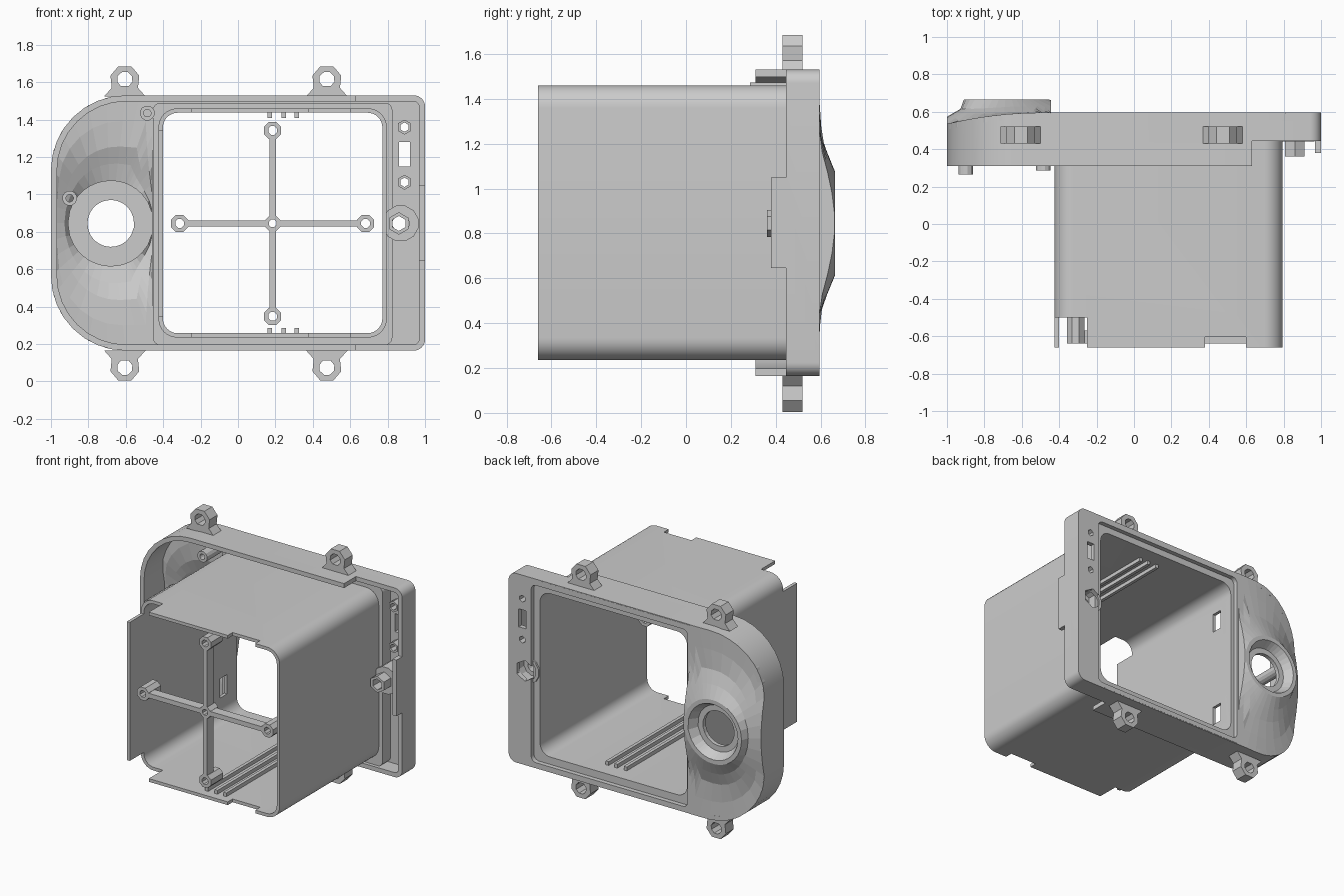
import bpy, bmesh
from math import sin, cos, pi, hypot

if "Cube" in bpy.data.objects:
    bpy.data.objects.remove(bpy.data.objects["Cube"])


def loft(name, loops, closed=True, smooth=True):
    """Skin a list of equal-length point loops; closed joins last to first."""
    bm = bmesh.new()
    vs = [[bm.verts.new(p) for p in lp] for lp in loops]
    n = len(loops[0])
    for a in range(len(loops) - (0 if closed else 1)):
        A, B = vs[a], vs[(a + 1) % len(vs)]
        for i in range(n):
            j = (i + 1) % n
            bm.faces.new((A[i], A[j], B[j], B[i]))
    if not closed:
        bm.faces.new(vs[0])
        bm.faces.new(vs[-1])
    bmesh.ops.recalc_face_normals(bm, faces=bm.faces)
    me = bpy.data.meshes.new(name)
    bm.to_mesh(me)
    bm.free()
    ob = bpy.data.objects.new(name, me)
    bpy.context.collection.objects.link(ob)
    if smooth:
        bpy.ops.object.select_all(action='DESELECT')
        bpy.context.view_layer.objects.active = ob
        ob.select_set(True)
        bpy.ops.object.shade_smooth_by_angle(angle=0.5)
    return ob


def at(prof, y):
    return [(x, y(x) if callable(y) else y, z) for x, z in prof]


def ring(name, outer, inner, y0, y1, smooth=True):
    return loft(name, [at(outer, y0), at(outer, y1), at(inner, y1), at(inner, y0)], True, smooth)


def circle(cx, cz, r, n=8):
    return [(cx + r * cos(2 * pi * (i + .5) / n), cz + r * sin(2 * pi * (i + .5) / n)) for i in range(n)]


def tube(name, cx, cz, r, hole, y0, y1, n=8):
    return ring(name, circle(cx, cz, r, n), circle(cx, cz, hole, n), y0, y1, False)


def outline(x0, x1, z0, z1, rl, rr, n=9):
    """Rounded rectangle with separate left and right corner radii."""
    pts = []
    for cx, cz, r, a in ((x1 - rr, z1 - rr, rr, 0), (x0 + rl, z1 - rl, rl, 1),
                         (x0 + rl, z0 + rl, rl, 2), (x1 - rr, z0 + rr, rr, 3)):
        for i in range(n):
            t = (a + i / (n - 1)) * pi / 2
            pts.append((cx + r * cos(t), cz + r * sin(t)))
    return pts


def block(name, x0, x1, y0, y1, z0, z1):
    p = [(x0, z0), (x1, z0), (x1, z1), (x0, z1)]
    return loft(name, [at(p, y0), at(p, y1)], False, False)


def cut(ob, cutter):
    m = ob.modifiers.new("cut", 'BOOLEAN')
    m.operation, m.object, m.solver = 'DIFFERENCE', cutter, 'EXACT'
    bpy.context.view_layer.objects.active = ob
    while ob.modifiers[0] != m:
        bpy.ops.object.modifier_apply(modifier=ob.modifiers[0].name)
    bpy.ops.object.modifier_apply(modifier=m.name)
    bpy.data.objects.remove(cutter)


def cut_block(ob, *b):
    cut(ob, block("cutter", *b))


def base(x):
    """Back face height, falling away toward the rounded left end."""
    return .595 - .06 * max(0, min(1, (-.5 - x) / .5)) ** 2


ZC = .845

# Square sleeve with notched front edge and two side slots
sleeve = ring("sleeve", outline(-.425, .795, .235, 1.46, .1, .1),
              outline(-.402, .772, .258, 1.437, .08, .08), -.66, .55)
for s in (1, -1):
    z0, z1 = sorted((ZC + s * .5, ZC + s * .7))
    cut_block(sleeve, -.5, -.25, -.8, -.5, z0, z1)
    cut_block(sleeve, .38, .6, -.8, -.605, z0, z1)
    z0, z1 = sorted((ZC + s * .3, ZC + s * .44))
    cut_block(sleeve, -.5, -.38, .37, .45, z0, z1)

# Rim wall of the flange, shallower on the right
rim = ring("flange_rim", outline(-1, 1, .165, 1.53, .4, .06),
           outline(-.968, .968, .197, 1.498, .37, .03), .31, base)
cut_block(rim, .63, 1.1, .2, .445, 1.05, 1.6)
cut_block(rim, .63, 1.1, .2, .445, .1, .645)
cut_block(rim, .63, 1.1, .2, .38, .6, 1.1)

# Back face plate around the opening
plate = ring("face_plate", outline(-.46, .995, .17, 1.525, .01, .055),
             outline(-.43, .82, .205, 1.485, .04, .04), .56, .595)
cut_block(plate, .86, .92, .5, .7, 1.15, 1.28)
cut(plate, loft("cutter", [at(circle(.87, ZC, .075, 6), y) for y in (.5, .7)], False, False))
for z in (1.36, 1.065):
    cut(plate, loft("cutter", [at(circle(.89, z, .025, 6), y) for y in (.5, .7)], False, False))

# Stepped frame joining the sleeve to the plate
frame = ring("inner_frame", outline(-.455, .825, .195, 1.49, .04, .04),
             outline(-.402, .772, .258, 1.437, .08, .08), .47, .562)

# Domed left cover with a cupped round opening
CX, R0 = -.68, .23
raw = outline(-1, -.445, .165, 1.53, .4, .001, 7)
edge = []
for i, (x, z) in enumerate(raw):
    u, w = raw[(i + 1) % len(raw)]
    k = max(1, round(hypot(u - x, w - z) / .09))
    edge += [(x + (u - x) * j / k, z + (w - z) * j / k) for j in range(k)]


def polar(r, y):
    out = []
    for x, z in edge:
        d = hypot(x - CX, z - ZC)
        out.append((CX + (x - CX) / d * r, y, ZC + (z - ZC) / d * r))
    return out


def skin(f, drop, bump=.07):
    out = []
    for x, z in edge:
        d = hypot(x - CX, z - ZC)
        r = R0 + (d - R0) * f
        px, pz = CX + (x - CX) / d * r, ZC + (z - ZC) / d * r
        out.append((px, base(px) + bump * max(0, 1 - (r - R0) / .2) - drop, pz))
    return out


loft("domed_cover", [
    polar(.125, .6), polar(.165, .6), polar(.2, .665), polar(R0, .665),
    skin(.2, 0), skin(.4, 0), skin(.7, 0), skin(1, 0), skin(1, .03, 0),
    skin(.7, .03), skin(.4, .03), skin(.2, .03), polar(R0, .62), polar(R0, .57), polar(.125, .57),
], smooth=False)

# Four mounting ears
half = [(.11, 0), (.07, .045), (.077, .11), (.035, .16)]
for x in (-.605, .475):
    for s in (1, -1):
        z = ZC + s * .68
        prof = [(x + a, z + s * b) for a, b in half] + [(x - a, z + s * b) for a, b in half[::-1]]
        hole = [(x + .042 * cos(a), z + s * (.09 + .042 * sin(a)))
                for a in [-pi / 3 + i * 5 * pi / 21 for i in range(8)]]
        ring("mounting_ear", prof, hole, .43, .52, False)

# Cross brace near the front, with screw bosses
CROSS = .185
for sx in (-1, 1):
    x0, x1 = sorted((CROSS + sx * .035, CROSS + sx * .46))
    block("cross_bar", x0, x1, -.64, -.57, ZC - .017, ZC + .017)
    z0, z1 = sorted((ZC + sx * .035, ZC + sx * .46))
    block("cross_bar", CROSS - .017, CROSS + .017, -.64, -.57, z0, z1)
    tube("brace_boss", CROSS + sx * .497, ZC, .05, .025, -.64, -.5)
    tube("brace_boss", CROSS, ZC + sx * .497, .05, .025, -.64, -.5)
tube("brace_hub", CROSS, ZC, .045, .022, -.64, -.55)

# Guide ribs along roof and floor
for x in (.17, .245, .315):
    for z in (.25, 1.41):
        block("guide_rib", x - .012, x + .012, -.6, .45, z, z + .035)

# Posts inside the left cover
tube("cover_post", -.9, .98, .04, .02, .265, .56, 12)
tube("cover_post", -.485, 1.435, .04, .02, .285, .57, 12)

# Latch boss and small bosses on the right
tube("latch_boss", .87, ZC, .098, .045, .44, .5, 12)
ring("latch_pocket", circle(.87, ZC, .098, 12), circle(.87, ZC, .075, 12), .5, .575, False)
tube("latch_tip", .86, ZC, .06, .04, .36, .445, 6)
for z in (1.36, 1.065):
    tube("small_boss", .89, z, .04, .025, .5, .565, 6)
